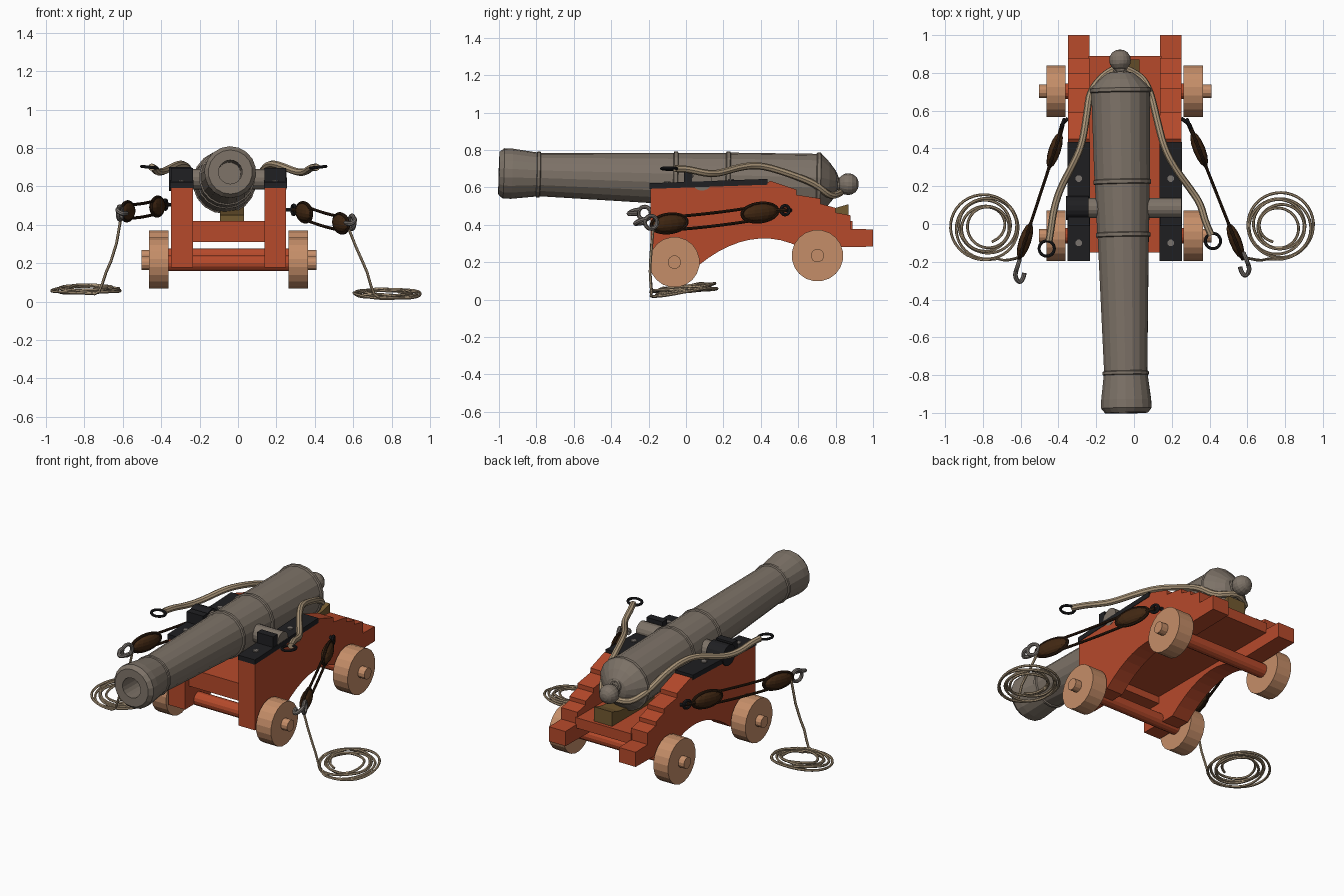
import bpy, bmesh, math
from mathutils import Vector, Matrix

if "Cube" in bpy.data.objects:
    bpy.data.objects.remove(bpy.data.objects["Cube"])

def mat(name, r, g, b):
    m = bpy.data.materials.new(name)
    m.diffuse_color = (r, g, b, 1)
    m.use_nodes = True
    m.node_tree.nodes["Principled BSDF"].inputs["Base Color"].default_value = m.diffuse_color
    return m

IRON = mat("gun_iron", .205, .17, .137)
RED = mat("red_paint", .47, .068, .024)
WOOD = mat("wheel_wood", .56, .27, .14)
BLACK = mat("black_iron", .014, .014, .016)
OLIVE = mat("wedge_wood", .17, .1, .03)
ROPE = mat("pale_rope", .40, .30, .19)
BROWN = mat("block_wood", .052, .02, .006)
TARRED = mat("tarred_rope", .028, .012, .005)
STEEL = mat("hook_steel", .19, .17, .155)

def finish(name, bm, m):
    bmesh.ops.remove_doubles(bm, verts=bm.verts, dist=1e-5)
    bmesh.ops.recalc_face_normals(bm, faces=bm.faces)
    me = bpy.data.meshes.new(name)
    bm.to_mesh(me)
    bm.free()
    me.materials.append(m)
    ob = bpy.data.objects.new(name, me)
    bpy.context.collection.objects.link(ob)
    return ob

def lathe(name, start, end, profile, m, n=16):
    """Revolve (distance, radius) points around the axis start->end."""
    a = Vector(start)
    d = (Vector(end) - a).normalized()
    q = Vector((0, 0, 1)).rotation_difference(d)
    bm = bmesh.new()
    rings = []
    for t, r in profile:
        rings.append([bm.verts.new(a + q @ Vector((r * math.cos(2 * math.pi * (i + .5) / n),
                     r * math.sin(2 * math.pi * (i + .5) / n), t))) for i in range(n)])
    for r0, r1 in zip(rings, rings[1:]):
        for i in range(n):
            j = (i + 1) % n
            bm.faces.new((r0[i], r0[j], r1[j], r1[i]))
    return finish(name, bm, m)

def cyl(name, a, b, r, m, n=16):
    L = (Vector(b) - Vector(a)).length
    return lathe(name, a, b, [(0, 0), (0, r), (L, r), (L, 0)], m, n)

def slab(name, profile, x0, x1, m):
    """Extrude a (y, z) outline from x0 to x1."""
    bm = bmesh.new()
    f = bm.faces.new([bm.verts.new((x0, y, z)) for y, z in profile])
    g = bmesh.ops.extrude_face_region(bm, geom=[f])["geom"]
    bmesh.ops.translate(bm, vec=(x1 - x0, 0, 0),
                        verts=[v for v in g if isinstance(v, bmesh.types.BMVert)])
    return finish(name, bm, m)

def box(name, x, y, z, m):
    return slab(name, [(y[0], z[0]), (y[1], z[0]), (y[1], z[1]), (y[0], z[1])], x[0], x[1], m)

def tube(name, pts, r, m, closed=False, res=4, sides=2):
    cu = bpy.data.curves.new(name, 'CURVE')
    cu.dimensions = '3D'
    cu.bevel_depth, cu.bevel_resolution, cu.resolution_u = r, sides, res
    cu.use_fill_caps = True
    s = cu.splines.new('NURBS')
    s.points.add(len(pts) - 1)
    for p, c in zip(s.points, pts):
        p.co = (*c, 1)
    s.order_u = min(3, len(pts))
    s.use_endpoint_u = not closed
    s.use_cyclic_u = closed
    cu.materials.append(m)
    ob = bpy.data.objects.new(name, cu)
    bpy.context.collection.objects.link(ob)
    bpy.ops.object.select_all(action='DESELECT')
    ob.select_set(True)
    bpy.context.view_layer.objects.active = ob
    bpy.ops.object.convert(target='MESH')
    bpy.ops.object.shade_smooth_by_angle()
    return ob

def ring(name, c, normal, R, r, m):
    q = Vector((0, 0, 1)).rotation_difference(Vector(normal).normalized())
    return tube(name, [Vector(c) + q @ Vector((R * math.cos(k * math.pi / 6), R * math.sin(k * math.pi / 6), 0))
                       for k in range(12)], r, m, closed=True, res=2)

# --- gun barrel: bore, flared muzzle, bands, breech, neck and ball
MUZZLE, BALL = Vector((-.04, -1, .675)), Vector((-.074, .867, .617))
lathe("gun_barrel", MUZZLE, BALL, [
    (.3, 0), (.3, .06), (0, .062), (0, .115), (.025, .135), (.07, .134), (.2, .118), (.203, .124), (.218, .124),
    (.222, .116), (.93, .137), (.934, .146), (.952, .146), (.956, .139), (1.21, .147), (1.214, .155),
    (1.232, .155), (1.236, .149), (1.695, .157), (1.7, .165), (1.718, .165), (1.722, .157), (1.765, .115),
    (1.80, .07), (1.81, .034), (1.822, .034), (1.83, .043), (1.848, .055), (1.868, .058), (1.888, .055),
    (1.91, .041), (1.921, .022), (1.925, 0)], IRON, 18)
cyl("trunnion", (-.355, .085, .638), (.252, .085, .636), .054, IRON)
ring("breech_loop", (-.073, .805, .645), (0, 1, .3), .03, .012, IRON)

# --- carriage cheeks: stepped top, arched underside
arch = []
for i in range(11):
    y = .06 + .56 * i / 10
    k = ((.42 - y) / .36) ** 2 * .15 if y < .42 else ((y - .42) / .2) ** 2 * .052
    arch.append((y, .327 - k))
cheek = [(-.19, .177)] + arch + [(.82, .28), (1, .283), (1, .375), (.88, .378), (.88, .45), (.8, .465), (.8, .49),
         (.72, .512), (.72, .54), (.59, .56), (.59, .588), (.45, .635), (.43, .62), (-.19, .598)]
plate = [(-.195, .592), (.435, .614), (.435, .645), (-.195, .622)]
for side, x0, x1 in (("left", -.35, -.235), ("right", .138, .251)):
    slab(side + "_cheek", cheek, x0, x1, RED)
    slab(side + "_top_plate", plate, x0 - .003, x1 + .003, BLACK)
    box(side + "_trunnion_stop", (x0, x1), (-.01, .036), (.6, .695), BLACK)
    for y in (.24, -.1):
        xc, z = (x0 + x1) / 2, .626 + y * .036
        cyl(side + "_plate_bolt", (xc, y, z - .01), (xc, y, z + .01), .018, STEEL, 8)
# strap over the left trunnion
lathe("left_cap_strap", (-.36, .085, .638), (0, .085, .638), [(0, 0), (0, .064), (.118, .064), (.118, 0)], BLACK)

# --- bed, cross beams and elevating wedge
box("bed_board", (-.24, .145), (-.15, .89), (.355, .42), RED)
box("front_transom", (-.24, .145), (-.15, -.06), (.31, .42), RED)
slab("elevating_wedge", [(.45, .42), (.87, .42), (.87, .51), (.8, .49), (.45, .45)], -.095, .03, OLIVE)

# --- axles and wheels
for end, y, z, r in (("front", -.062, .2, .135), ("rear", .703, .235, .138)):
    cyl(end + "_axle", (-.365, y, z), (.27, y, z), .042, RED, 14)
    for side, x0, x1, tip in (("left", -.463, -.362, -.502), ("right", .263, .366, .41)):
        cyl(f"{end}_{side}_wheel", (x0, y, z), (x1, y, z), r, WOOD, 20)
        hub = x0 if tip < 0 else x1
        cyl(f"{end}_{side}_hub", (hub, y, z), (tip, y, z), .036, WOOD, 12)

# --- thick breeching rope looped round the neck, with end rings
tube("breeching_rope", [
    (-.45, -.09, .70), (-.44, -.03, .70), (-.425, .08, .675), (-.39, .19, .675), (-.32, .32, .715), (-.275, .42, .715),
    (-.25, .58, .675), (-.235, .7, .62), (-.17, .78, .56), (-.12, .815, .565), (-.073, .83, .575), (-.02, .815, .565),
    (.05, .77, .55), (.09, .69, .62), (.12, .56, .67), (.16, .4, .72), (.22, .29, .71), (.31, .17, .672),
    (.355, .1, .675), (.38, 0, .70), (.41, -.06, .70)], .019, ROPE)
ring("left_rope_ring", (-.462, -.13, .70), (.1, 0, 1), .042, .008, BLACK)
ring("right_rope_ring", (.418, -.09, .70), (-.1, 0, 1), .042, .008, BLACK)

# --- side tackles: eye, two blocks, lines, hook, falling rope and coil
def tackle(side, eye, upper, lower, hook, centre, z0, sgn):
    eye, upper, lower, hook = map(Vector, (eye, upper, lower, hook))
    d = (lower - upper).normalized()
    s = d.cross(Vector((0, 0, 1))).normalized()
    u = s.cross(d)
    for nm, c in (("upper", upper), ("lower", lower)):
        M = Matrix((d, s, u)).transposed().to_4x4()
        M.translation = c
        bm = bmesh.new()
        bmesh.ops.create_uvsphere(bm, u_segments=14, v_segments=8, radius=1)
        bmesh.ops.transform(bm, verts=bm.verts, matrix=M @ Matrix.Diagonal((.1, .032, .047, 1)))
        finish(f"{side}_{nm}_block", bm, BROWN)
        # rope strop around each block
        tube(f"{side}_{nm}_strop", [c + d * .106 * math.cos(k * math.pi / 8) + u * .05 * math.sin(k * math.pi / 8)
             for k in range(16)], .009, TARRED, closed=True, res=2)
    for k in (-.036, 0.034):
        tube(f"{side}_tackle_line", [upper + u * k, (upper + lower) / 2 + u * k - Vector((0, 0, .012)), lower + u * k],
             .008, TARRED)
    tube(side + "_eye_strop", [upper - d * .09, eye], .012, TARRED)
    ring(side + "_cheek_eye", eye, s, .025, .009, BLACK)
    cyl(side + "_eye_bolt", eye, (.25 if sgn > 0 else -.35, eye.y + .03, eye.z), .01, BLACK, 8)
    # shackle and hook
    ring(side + "_shackle", hook - d * .03, s, .036, .011, STEEL)
    h = hook + d * .025
    tube(side + "_hook", [h - d * .03 + u * .02, h + u * .02, h + d * .03 + s * .035 * sgn, h + s * .05 * sgn,
         h - d * .03 + s * .045 * sgn], .012, STEEL)
    # falling rope winding into a flat, slightly tilted coil
    cx, cy = centre
    a0 = math.radians(-110) if sgn > 0 else math.radians(-70)
    pts = [lower + d * .09, (cx - sgn * .15, -.185, .27), (cx - sgn * .09, -.195, .15)]
    turns, n = 5, 100
    for i in range(n + 1):
        a = a0 + sgn * 2 * math.pi * turns * i / n
        r = .19 - .095 * i / n + .008 * math.sin(a * 1.4)
        y = cy + r * math.sin(a) * .97
        pts.append((cx + r * math.cos(a), y, z0 + .12 * (y - cy) + .012 * i / n + .006 * math.sin(a * 2.3)))
    tube(side + "_rope_coil", pts, .0075, ROPE, res=2, sides=1)

tackle("right", (.29, .53, .478), (.345, .395, .465), (.537, -.09, .407), (.605, -.215, .41), (.768, -.012), .038, 1)
tackle("left", (-.378, .53, .505), (-.42, .39, .495), (-.577, -.09, .47), (-.625, -.25, .46), (-.782, -.015), .06, -1)
